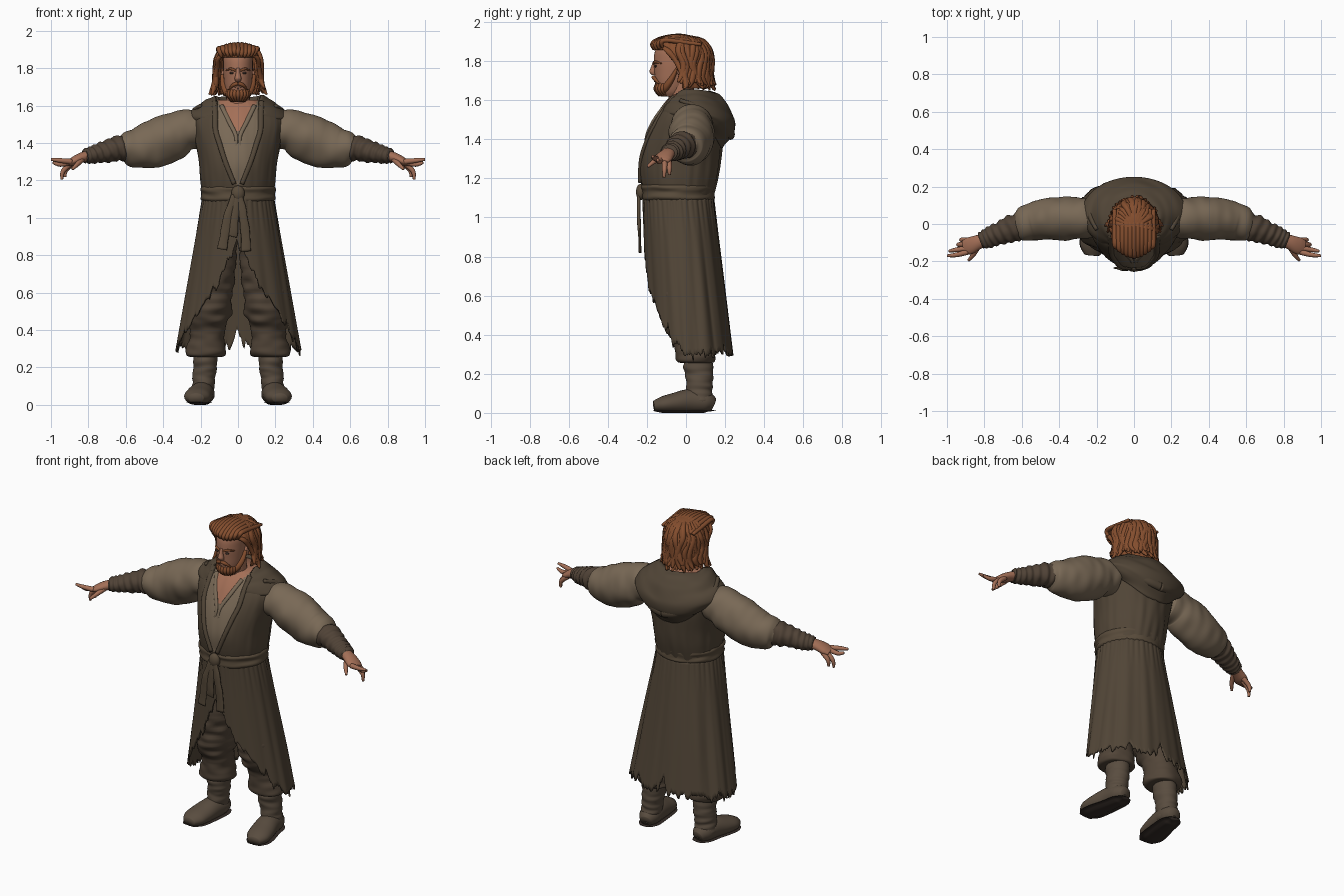
import bpy, bmesh, math, random
from mathutils import Vector, Matrix, noise

random.seed(4)
cube = bpy.data.objects.get("Cube")
if cube:
    bpy.data.objects.remove(cube, do_unlink=True)


def material(name, *rgb):
    m = bpy.data.materials.new(name)
    m.use_nodes = True
    m.diffuse_color = (*rgb, 1)
    bsdf = next(n for n in m.node_tree.nodes if n.type == 'BSDF_PRINCIPLED')
    bsdf.inputs["Base Color"].default_value = (*rgb, 1)
    bsdf.inputs["Roughness"].default_value = 0.9
    return m


COAT = material("coat brown", .083, .06, .038)
TROUSERS = material("trouser brown", .085, .06, .04)
SHIRT = material("shirt tan", .19, .14, .092)
WRAP = material("wrap brown", .08, .055, .037)
BELT = material("belt brown", .098, .07, .043)
BOOT = material("boot brown", .1, .073, .05)
SOLE = material("sole dark brown", .035, .025, .02)
SKIN = material("skin", .37, .16, .095)
HAIR = material("auburn hair", .23, .075, .027)
EYE = material("eye dark", .04, .025, .02)


def finish(name, bm, mats, thick=0):
    bmesh.ops.recalc_face_normals(bm, faces=bm.faces)
    for f in bm.faces:
        f.smooth = True
    me = bpy.data.meshes.new(name)
    bm.to_mesh(me)
    bm.free()
    for m in mats:
        me.materials.append(m)
    ob = bpy.data.objects.new(name, me)
    bpy.context.collection.objects.link(ob)
    if thick:
        mod = ob.modifiers.new("cloth thickness", 'SOLIDIFY')
        mod.thickness, mod.offset = thick, 0
    return ob


def smooth_path(pts, steps):
    """Spline through points that hold a centre and two radii."""
    out = []
    for i in range(len(pts) - 1):
        a, b, c, d = (pts[max(0, min(len(pts) - 1, i + k))] for k in (-1, 0, 1, 2))
        for k in range(steps + (i == len(pts) - 2)):
            t = k / steps
            out.append([q + t / 2 * (r - p + t * (2*p - 5*q + 4*r - s + t * (3*q - p - 3*r + s)))
                        for p, q, r, s in zip(a, b, c, d)])
    return out


def tube(name, pts, mats, ref=(1, 0, 0), n=20, steps=6, flat=False, fn=None,
         paired=False, keep=None, paint=None, thick=0):
    """Sweep an ellipse along a path; paired builds a left and a right copy."""
    path = smooth_path(pts, steps)
    mats = mats if isinstance(mats, list) else [mats]
    for side in ((1, -1) if paired else (1,)):
        bm, rings = bmesh.new(), []
        for i, p in enumerate(path):
            c, lo, hi = Vector(p[:3]), path[max(i - 1, 0)], path[min(i + 1, len(path) - 1)]
            t = Vector((0, 0, 1)) if flat else (Vector(hi[:3]) - Vector(lo[:3])).normalized()
            u = Vector(ref) - t * t.dot(Vector(ref))
            u.normalize()
            v, ring = t.cross(u), []
            for k in range(n):
                a = math.tau * k / n
                co = c + u * (p[3] * math.cos(a)) + v * (p[4] * math.sin(a))
                if fn:
                    co = fn(co, c, a, i / (len(path) - 1))
                ring.append(bm.verts.new((co.x * side, co.y, co.z)))
            rings.append(ring)
        for r, s in zip(rings, rings[1:]):
            for k in range(n):
                bm.faces.new((r[k], r[(k + 1) % n], s[(k + 1) % n], s[k]))
        if not keep:
            bm.faces.new(rings[0])
            bm.faces.new(rings[-1])
        else:
            bad = [f for f in bm.faces if not keep(f.calc_center_median())]
            bmesh.ops.delete(bm, geom=bad, context='FACES')
        if paint:
            for f in bm.faces:
                f.material_index = paint(f.calc_center_median())
        finish(("left_" if side > 0 else "right_") * paired + name, bm, mats, thick)


def blob(name, loc, size, mat, paired=False):
    for side in ((1, -1) if paired else (1,)):
        bm = bmesh.new()
        mx = Matrix.Translation((loc[0] * side, *loc[1:])) @ Matrix.Diagonal((*size, 1))
        bmesh.ops.create_uvsphere(bm, u_segments=20, v_segments=12, radius=1, matrix=mx)
        finish(("left_" if side > 0 else "right_") * paired + name, bm, [mat])


def wrinkle(amp, fx, fy, fz):
    def fn(co, c, a, t):
        return c + (co - c) * (1 + amp * noise.noise(Vector((co.x * fx, co.y * fy, co.z * fz))))
    return fn


# Coat body with an open front that shows shirt and chest
def opening(z):
    return .12 * max(0, min(1, (z - 1.17) / .3)) ** .7


def coat_shape(co, c, a, t):
    pleat = noise.noise(Vector((math.cos(a) * 6, math.sin(a) * 6, co.z * 4)))
    k = 1 + .03 * pleat - (.035 if co.y < 0 and abs(co.x) < opening(co.z) else 0)
    return Vector((c.x + (co.x - c.x) * k, c.y + (co.y - c.y) * k, co.z))


def coat_paint(p):
    if p.z > 1.627 or (p.y < 0 and abs(p.x) < .6 * (p.z - 1.45)):
        return 2
    return 1 if p.y < 0 and abs(p.x) < opening(p.z) else 0


tube("coat_body", [(0, -.035, 1.1, .185, .175), (0, -.035, 1.2, .2, .2), (0, -.03, 1.3, .21, .21),
                   (0, -.01, 1.42, .235, .2), (0, .01, 1.52, .25, .17), (0, .02, 1.58, .2, .14),
                   (0, .025, 1.63, .12, .1)], [COAT, SHIRT, SKIN], n=112, steps=10, flat=True,
     fn=coat_shape, paint=coat_paint)
tube("lapel", [(.125, -.06, 1.62, .015, .012), (.122, -.115, 1.55, .015, .011),
               (.12, -.163, 1.47, .014, .01), (.1, -.198, 1.4, .014, .01),
               (.068, -.23, 1.3, .013, .01), (.02, -.236, 1.18, .012, .01)], COAT, paired=True)
tube("shirt_collar", [(.088, -.085, 1.6, .012, .008), (.05, -.15, 1.52, .012, .008),
                      (.012, -.195, 1.44, .01, .007), (.012, -.21, 1.38, .006, .005)],
     SHIRT, paired=True)


# Hood lying on the shoulders
def hood_shape(co, c, a, t):
    back = max(0, math.sin(a))
    ripple = .012 * noise.noise(Vector((co.x * 9, co.y * 9, t * 7)))
    return co + Vector((0, 0, ripple - .15 * back ** 1.5 * t * t))


tube("hood", [(0, .03, 1.6, .1, .09), (0, .03, 1.645, .125, .1), (0, .04, 1.62, .17, .145),
              (0, .05, 1.585, .225, .17), (0, .055, 1.545, .272, .19), (0, .05, 1.525, .262, .18),
              (0, .04, 1.51, .22, .14)], COAT, n=72, steps=7, flat=True, fn=hood_shape,
     keep=lambda p: p.y > 0 or abs(p.x) > .12, thick=.014)
tube("hood_fold", [(.2, -.03, 1.6, .01, .01), (.235, .07, 1.555, .02, .018),
                   (.17, .17, 1.49, .025, .02), (.08, .215, 1.44, .028, .022),
                   (0, .228, 1.425, .028, .022)], COAT, ref=(0, 0, 1), paired=True)
tube("hood_inner_fold", [(.14, .0, 1.63, .01, .01), (.15, .09, 1.6, .018, .016),
                         (.09, .165, 1.56, .02, .018), (0, .19, 1.54, .02, .018)],
     COAT, ref=(0, 0, 1), paired=True)

# Coat skirt: pleated, open in front, with a torn hem
HEM = [(0, .86), (12, .78), (25, .64), (45, .51), (65, .38), (80, .3), (180, .31)]


def hem_height(deg):
    d = abs(deg)
    for (a, p), (b, q) in zip(HEM, HEM[1:]):
        if d <= b:
            z = p + (q - p) * (d - a) / (b - a)
            break
    v = Vector((math.cos(math.radians(deg)), math.sin(math.radians(deg)), 0))
    tear = .045 * noise.noise(v * 9) + .045 * noise.noise(v * 27)
    return z + tear + .09 * math.exp(-((d - 180) / 4) ** 2)


bm = bmesh.new()
COLS, ROWS = 240, 28
columns = []
for i in range(COLS):
    deg = 360 * i / COLS - 180
    phi, col = math.radians(deg), []
    hem = hem_height(deg)
    for j in range(ROWS + 1):
        z = 1.11 + (hem - 1.11) * j / ROWS
        t = (1.1 - z) / .82
        fold = noise.noise(Vector((math.cos(phi) * 5, math.sin(phi) * 5, z * .8)))
        k = 1 + .05 * fold * min(1, .35 + t) + .012 * math.sin(phi * 40) * max(0, 1 - 4 * abs(t))
        col.append(bm.verts.new(((.187 + .145 * t) * k * math.sin(phi),
                                 -.04 + .065 * t - (.177 + .038 * t) * k * math.cos(phi), z)))
    columns.append(col)
for i in range(COLS):
    a, b = columns[i], columns[(i + 1) % COLS]
    for j in range(ROWS):
        bm.faces.new((a[j], b[j], b[j + 1], a[j + 1]))
finish("coat_skirt", bm, [COAT], .01)

# Belt, knot and hanging ends
tube("belt", [(0, -.04, 1.085, .186, .172), (0, -.04, 1.1, .2, .187), (0, -.04, 1.13, .197, .184),
              (0, -.04, 1.155, .204, .19), (0, -.04, 1.175, .188, .176)], BELT, n=64, flat=True,
     fn=wrinkle(.03, 12, 12, 40))
blob("belt_knot", (0, -.232, 1.13), (.036, .024, .042), BELT)
for k, (x, z) in enumerate([(-.085, .83), (-.03, .9), (.045, .82)]):
    tube(f"belt_end_{k}", [(x * .2, -.24, 1.12, .018, .009), (x * .6, -.242, 1.02, .022, .009),
                           (x * .8, -.238, .93, .025, .008), (x, -.235, z, .026, .006)],
         BELT, fn=wrinkle(.25, 30, 5, 14))

# Trousers with baggy cuffs, then boots
tube("trouser_leg", [(.09, -.01, .97, .09, .12), (.125, -.02, .75, .115, .13),
                     (.145, -.02, .6, .118, .122), (.15, 0, .48, .112, .115),
                     (.16, .025, .41, .093, .1), (.165, .04, .36, .096, .1),
                     (.168, .05, .27, .108, .1), (.17, .055, .255, .07, .07)], TROUSERS, n=40,
     steps=10, flat=True, paired=True, fn=wrinkle(.12, 10, 10, 26))
tube("boot_shaft", [(.17, .06, .33, .065, .075), (.175, .065, .2, .064, .072),
                    (.185, .07, .1, .06, .066), (.188, .07, .03, .058, .068)], BOOT, n=32,
     steps=14, flat=True, paired=True, fn=wrinkle(.13, 8, 8, 38))
FOOT = [(.18, .14, .04, .036, .035), (.185, .1, .055, .06, .055), (.195, .02, .06, .066, .062),
        (.21, -.06, .05, .072, .052), (.22, -.12, .042, .068, .042), (.224, -.165, .035, .04, .026)]


def clamp_z(lo, hi, grow):
    def fn(co, c, a, t):
        p = c + (co - c) * grow
        return Vector((p.x, p.y, max(lo, min(hi, p.z))))
    return fn


tube("boot_foot", FOOT, BOOT, n=28, paired=True, fn=clamp_z(.01, 1, 1))
tube("boot_sole", FOOT, SOLE, n=28, paired=True, fn=clamp_z(0, .014, 1.04))

# Sleeves, forearm wraps and hands
Y = (0, 1, 0)
tube("sleeve", [(.2, .03, 1.47, .1, .1), (.28, .03, 1.465, .11, .112), (.36, .03, 1.43, .115, .125),
                (.45, .03, 1.395, .108, .125), (.54, .012, 1.375, .1, .106),
                (.6, -.005, 1.375, .086, .082), (.63, -.01, 1.372, .065, .055)], SHIRT, ref=Y,
     n=40, steps=9, paired=True, fn=wrinkle(.1, 16, 7, 9))
tube("forearm_wrap", [(.56, 0, 1.375, .07, .07), (.64, -.02, 1.37, .073, .068),
                      (.72, -.05, 1.35, .06, .055), (.78, -.075, 1.335, .053, .046),
                      (.82, -.09, 1.33, .044, .037)], WRAP, ref=Y, n=28, steps=16, paired=True,
     fn=lambda co, c, a, t: c + (co - c) * (1 + .06 * math.sin(t * 48 + a)
                                            + .08 * noise.noise(co * 25)))
tube("palm", [(.79, -.08, 1.335, .032, .028), (.84, -.1, 1.32, .04, .027),
              (.88, -.117, 1.302, .046, .023), (.91, -.125, 1.29, .038, .014)], SKIN, ref=Y,
     paired=True)
FINGERS = {"index_finger": [(.89, -.15, 1.3), (.95, -.165, 1.306), (1, -.17, 1.312)],
           "middle_finger": [(.89, -.13, 1.297), (.95, -.138, 1.285), (.99, -.145, 1.295)],
           "ring_finger": [(.89, -.108, 1.292), (.935, -.11, 1.25), (.942, -.112, 1.205)],
           "little_finger": [(.88, -.088, 1.292), (.92, -.085, 1.255), (.925, -.085, 1.218)],
           "thumb": [(.83, -.115, 1.315), (.86, -.165, 1.285), (.885, -.195, 1.26)]}
for name, pts in FINGERS.items():
    tube(name, [(*p, r, r) for p, r in zip(pts, (.015, .0125, .007))], SKIN,
         ref=(0, 0, 1) if name == "thumb" else Y, n=12, paired=True)

# Neck, head and face
tube("neck", [(0, -.005, 1.52, .075, .085), (0, -.02, 1.6, .066, .068), (0, -.03, 1.7, .062, .066)],
     SKIN, flat=True)
tube("head", [(0, -.075, 1.62, .04, .055), (0, -.075, 1.645, .057, .073), (0, -.07, 1.69, .07, .088),
              (0, -.065, 1.74, .076, .097), (0, -.06, 1.8, .079, .105), (0, -.055, 1.86, .075, .1),
              (0, -.05, 1.905, .04, .06)], SKIN, n=32, flat=True)
tube("nose", [(0, -.157, 1.8, .01, .012), (0, -.165, 1.77, .012, .014), (0, -.169, 1.745, .018, .018),
              (0, -.163, 1.728, .014, .012)], SKIN, flat=True)
blob("ear", (.08, -.03, 1.757), (.012, .02, .03), SKIN, True)
blob("eye", (.033, -.155, 1.774), (.014, .006, .006), EYE, True)
tube("eyebrow", [(.013, -.165, 1.787, .006, .006), (.04, -.157, 1.796, .007, .006),
                 (.064, -.125, 1.788, .003, .003)], HAIR, ref=(0, 0, 1), n=10, paired=True)
tube("moustache", [(0, -.166, 1.718, .009, .011), (.025, -.161, 1.71, .01, .01),
                   (.048, -.138, 1.686, .004, .004)], HAIR, ref=(0, 0, 1), n=12, paired=True)
blob("lower_lip", (0, -.158, 1.698), (.018, .006, .006), SKIN)

# Beard
blob("beard", (0, -.105, 1.658), (.06, .052, .036), HAIR)
tube("beard_side", [(.078, -.045, 1.765, .006, .016), (.074, -.07, 1.715, .014, .02),
                    (.055, -.1, 1.67, .018, .022), (.02, -.12, 1.64, .014, .018)], HAIR,
     ref=Y, paired=True)
for k in range(9):
    a = (k - 4) * .32
    x, y = .05 * math.sin(a), -.1 - .048 * math.cos(a)
    tube(f"beard_lock_{k}", [(x * 1.05, y, 1.685, .009, .009), (x * 1.1, y - .006, 1.655, .013, .012),
                             (x * .7, y + .012, 1.622, .004, .004)], HAIR, n=8, steps=4)

# Hair: a grooved cap under wavy locks
tube("hair_cap", [(0, -.01, 1.66, .1, .115), (0, -.015, 1.75, .118, .138), (0, -.02, 1.83, .118, .145),
                  (0, -.022, 1.88, .1, .125), (0, -.025, 1.92, .06, .08), (0, -.025, 1.932, .01, .01)],
     HAIR, n=96, steps=6, flat=True, thick=.008,
     fn=lambda co, c, a, t: c + (co - c) * (1 + .025 * math.sin(a * 24 + t * 9)),
     keep=lambda p: p.y > -.02 or (p.z > 1.8 and (p.y > -.075 or p.z > 1.855)))
FALL = [(.25, 1.925), (.75, 1.9), (1, 1.84), (1.02, 1.77), (1.02, 1.71), (1.16, 1.665)]
for k in range(38):
    phi, wave, drop = -1.6 + 3.2 * k / 37, random.uniform(0, 6), random.uniform(-.015, .03)
    pts = []
    for j, (f, z) in enumerate(FALL):
        q = phi + .1 * math.sin(j * 1.9 + wave)
        f *= 1 + random.uniform(-.04, .04)
        r = (.008, .015, .017, .017, .019, .006)[j]
        pts.append((f * .12 * math.sin(q), -.02 + f * .145 * math.cos(q), z + drop * j / 5, r, r * .8))
    tube(f"hair_lock_{k}", pts, HAIR, ref=(math.cos(phi), -math.sin(phi), 0), n=8, steps=4)
for k in range(11):
    x = (k - 5) * .0175
    y = -.165 + 6 * x * x
    lift = random.uniform(-.008, .006)
    tube(f"swept_lock_{k}", [(x, y, 1.862 + lift, .006, .006), (x * 1.1, y - .005, 1.89 + lift, .014, .012),
                             (x * 1.15, -.1, 1.922 - 2 * x * x, .016, .012),
                             (x * 1.15, 0, 1.925 - 4 * x * x, .016, .012),
                             (x * 1.2, .08, 1.885, .01, .008)], HAIR, n=8, steps=4)
tube("temple_lock", [(.07, -.125, 1.875, .008, .008), (.105, -.09, 1.85, .016, .012),
                     (.112, -.05, 1.8, .014, .012), (.125, -.015, 1.73, .016, .013),
                     (.14, 0, 1.68, .015, .012), (.155, -.01, 1.66, .004, .004)], HAIR,
     ref=Y, n=8, paired=True)
